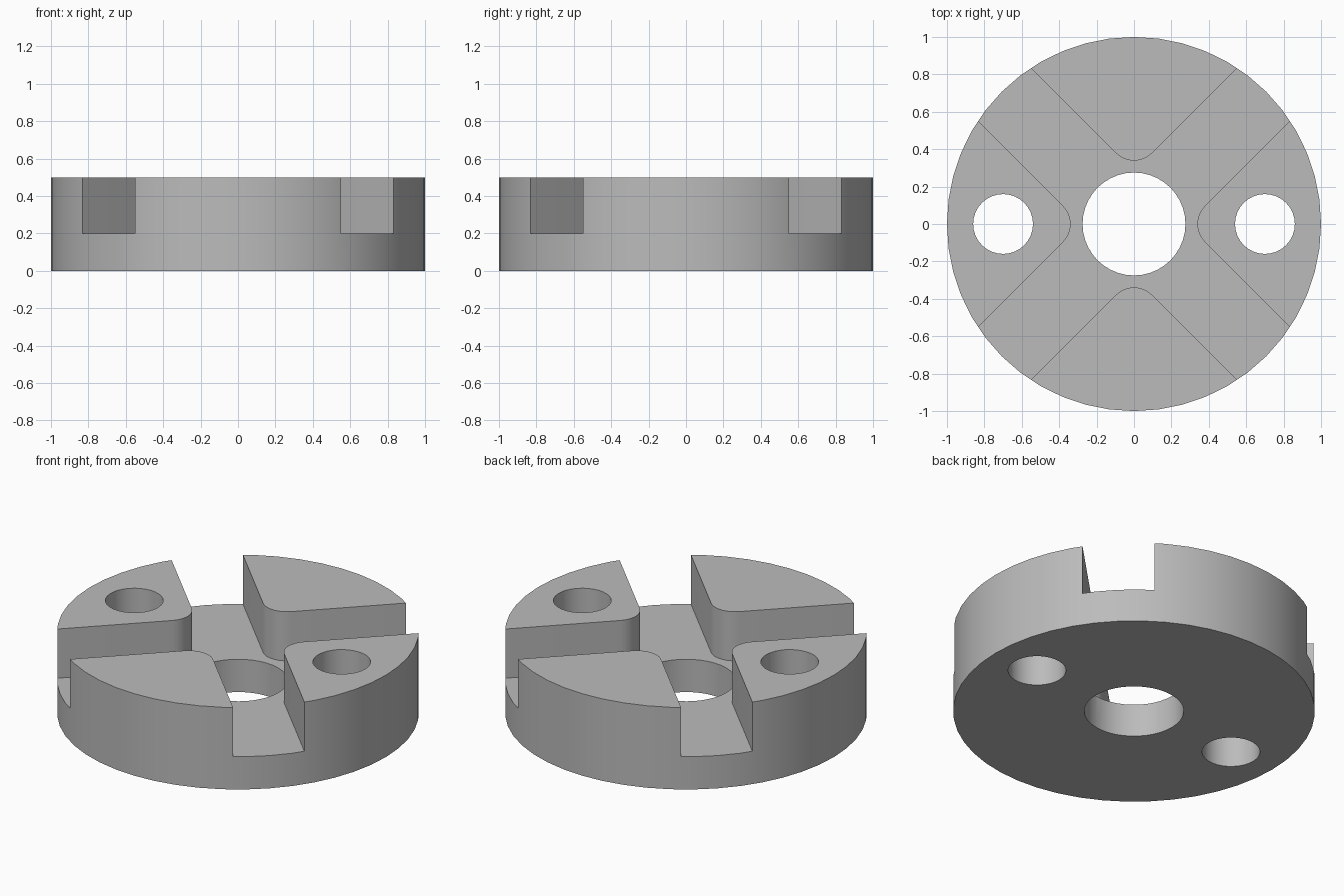
import bpy, bmesh
from math import radians, sqrt
from mathutils import Vector, Matrix

HEIGHT, FLOOR = 0.5, 0.2
SLOT_HALF, FILLET = 0.2, 0.135
BORE_R, BOLT_R, BOLT_X = 0.275, 0.16, 0.7

cube = bpy.data.objects.get("Cube")
if cube:
    bpy.data.objects.remove(cube, do_unlink=True)

metal = bpy.data.materials.new("grey metal")
metal.use_nodes = True
grey = (0.5, 0.5, 0.5, 1)
metal.diffuse_color = grey
metal.node_tree.nodes["Principled BSDF"].inputs["Base Color"].default_value = grey


def polar(angle, radius=1.0):
    return Matrix.Rotation(radians(angle), 3, "Z") @ Vector((radius, 0, 0))


def circle(radius, sides, x=0.0):
    return [polar(360 * i / sides, radius) + Vector((x, 0, 0)) for i in range(sides)]


def prism(name, outline, z0, z1):
    """Extrude a counter-clockwise outline between two heights."""
    bm = bmesh.new()
    base = bm.faces.new([bm.verts.new((p.x, p.y, z0)) for p in outline])
    top = bmesh.ops.extrude_face_region(bm, geom=[base])["geom"]
    bmesh.ops.translate(bm, vec=(0, 0, z1 - z0),
                        verts=[v for v in top if isinstance(v, bmesh.types.BMVert)])
    bmesh.ops.recalc_face_normals(bm, faces=bm.faces)
    mesh = bpy.data.meshes.new(name)
    bm.to_mesh(mesh)
    bm.free()
    mesh.materials.append(metal)
    obj = bpy.data.objects.new(name, mesh)
    bpy.context.collection.objects.link(obj)
    return obj


# Diagonal cross slot, with rounded corners where the arms meet
cross = []
arc_centre = (SLOT_HALF + FILLET) * sqrt(2)
for a in range(0, 360, 90):
    for step in range(9):
        cross.append(polar(a, arc_centre) + polar(a + 225 - 90 * step / 8, FILLET))
    for side in (-1, 1):
        cross.append(polar(a + 45, 1.3) + polar(a + 135, side * SLOT_HALF))

# Round body and the shapes cut out of it
body = prism("slotted_disc", circle(1, 48), 0, HEIGHT)
cutters = [
    prism("cross_slot_cutter", cross, FLOOR, HEIGHT + 0.1),
    prism("centre_bore_cutter", circle(BORE_R, 40), -0.1, HEIGHT + 0.1),
]
for label, x in (("left", BOLT_X), ("right", -BOLT_X)):
    cutters.append(prism(label + "_bolt_hole_cutter", circle(BOLT_R, 32, x),
                         -0.1, HEIGHT + 0.1))

bpy.ops.object.select_all(action="DESELECT")
bpy.context.view_layer.objects.active = body
body.select_set(True)
for cutter in cutters:
    cut = body.modifiers.new(cutter.name, "BOOLEAN")
    cut.operation, cut.solver, cut.object = "DIFFERENCE", "EXACT", cutter
    bpy.ops.object.modifier_apply(modifier=cut.name)
    bpy.data.objects.remove(cutter, do_unlink=True)

bpy.ops.object.shade_smooth_by_angle(angle=radians(30))
